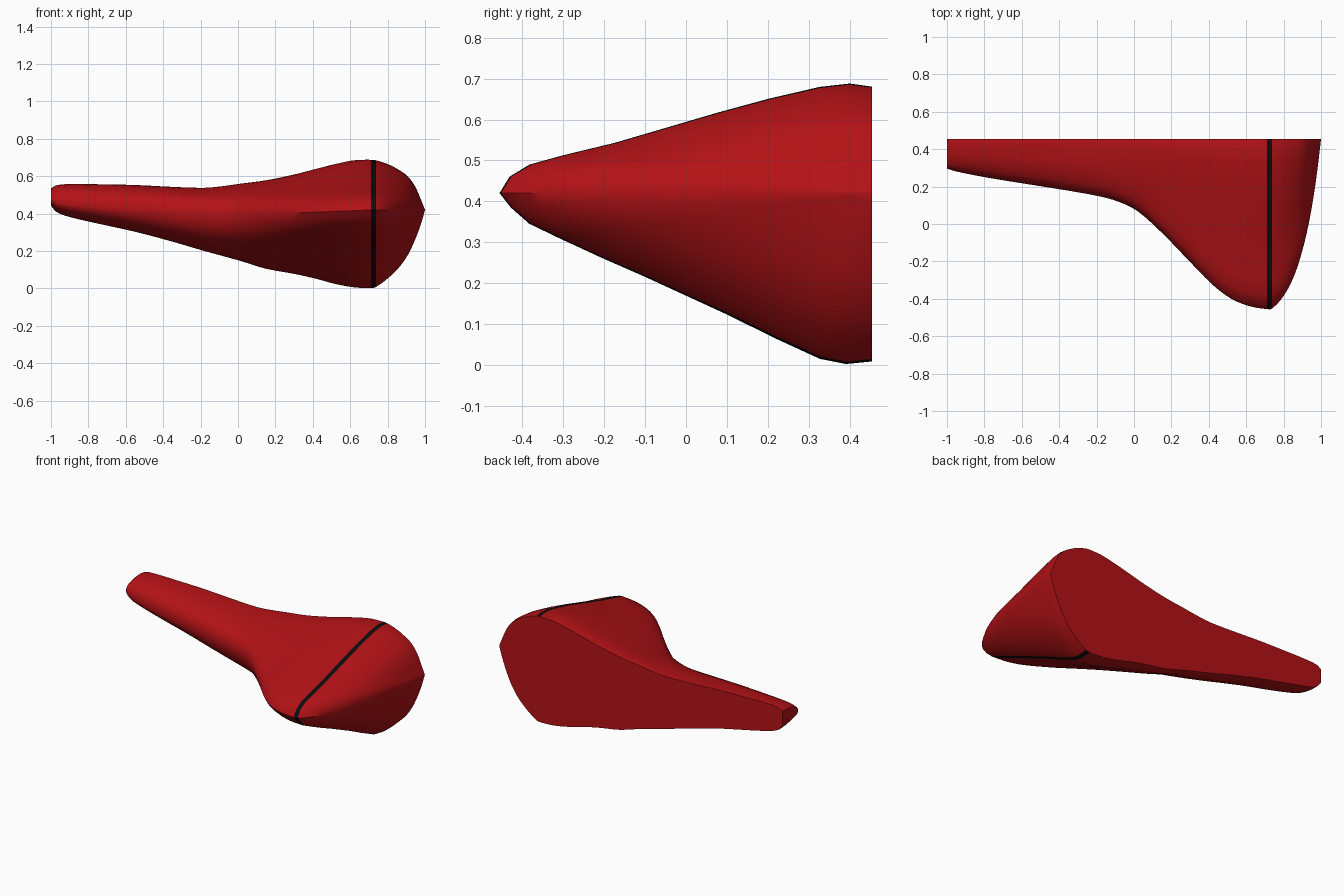
import bpy, bmesh, math

if "Cube" in bpy.data.objects:
    bpy.data.objects.remove(bpy.data.objects["Cube"])

BACK = 0.455
# Stations along x: x, front edge y, top z, bottom z, ridge z, roundness
ROWS = [
    (-1.00, .297, .535, .442, .475, 1), (-.97, .286, .552, .408, .458, 1),
    (-.90, .270, .558, .382, .447, 1), (-.75, .242, .557, .347, .435, 1),
    (-.55, .210, .553, .303, .422, 1), (-.35, .178, .543, .250, .410, 1),
    (-.18, .147, .538, .200, .402, .9), (-.08, .118, .547, .173, .401, .8),
    (.02, .068, .561, .145, .401, .62), (.15, -.048, .578, .105, .401, .4),
    (.30, -.203, .609, .078, .404, .2), (.42, -.325, .640, .051, .408, .08),
    (.52, -.400, .665, .024, .412, 0), (.62, -.440, .685, .006, .416, 0),
    (.712, -.455, .688, .002, .420, 0), (.738, -.452, .685, .008, .420, 0),
    (.80, -.385, .665, .053, .420, 0), (.86, -.268, .634, .111, .420, 0),
    (.91, -.105, .597, .182, .420, 0), (.95, .085, .540, .268, .420, 0),
    (.98, .285, .470, .350, .420, 0), (1.00, .455, .420, .420, .420, 0),
]
# Half profiles: depth from front, height for the sharp body, height for the round arm
TOP = [(.027, .15, .30), (.08, .26, .50), (.17, .345, .66), (.31, .46, .80), (.45, .60, .90),
       (.58, .73, .95), (.72, .86, .98), (.86, .97, 1), (.94, 1, 1), (1, .972, .985)]
LOW = [(.03, .084, .22), (.08, .18, .40), (.16, .264, .56), (.27, .375, .69), (.39, .49, .79),
       (.61, .71, .93), (.74, .85, .98), (.86, .97, 1), (.93, 1, 1), (1, .985, .985)]


def slope(i):
    a, b = ROWS[max(i - 1, 0)], ROWS[min(i + 1, len(ROWS) - 1)]
    return [(q - p) / (b[0] - a[0]) for p, q in zip(a, b)]


def stations(steps=3):
    out = []
    for i in range(len(ROWS) - 1):
        a, b, m, n = ROWS[i], ROWS[i + 1], slope(i), slope(i + 1)
        d = b[0] - a[0]
        for s in range(steps):
            t = s / steps
            h = (2*t**3 - 3*t*t + 1, (t**3 - 2*t*t + t) * d, 3*t*t - 2*t**3, (t**3 - t*t) * d)
            out.append([h[0]*p + h[1]*u + h[2]*q + h[3]*v for p, q, u, v in zip(a, b, m, n)])
    return out + [list(ROWS[-1])]


def section(x, yf, zt, zb, zm, r):
    r = min(max(r, 0), 1)
    half = lambda prof, z: [(x, yf + t * (BACK - yf), zm + (z - zm) * (s + (c - s) * r))
                            for t, s, c in prof]
    return half(LOW, zb)[::-1] + [(x, yf, zm)] + half(TOP, zt)


def material(name, color):
    mat = bpy.data.materials.new(name)
    mat.diffuse_color = color
    mat.use_nodes = True
    mat.node_tree.nodes["Principled BSDF"].inputs["Base Color"].default_value = mat.diffuse_color
    return mat


# Lofted housing with flat back and a stripe around its widest part
bm = bmesh.new()
rings = [[bm.verts.new(p) for p in section(*st)] for st in stations()]
n = len(rings[0])
for a, b in zip(rings, rings[1:]):
    mid = (a[0].co.x + b[0].co.x) / 2
    for k in range(n):
        j = (k + 1) % n
        f = bm.faces.new((a[k], a[j], b[j], b[k]))
        f.material_index = int(.712 < mid < .738 and k < n - 1)
# Small end cap
bm.faces.new(rings[0])
bmesh.ops.remove_doubles(bm, verts=bm.verts[:], dist=1e-5)
bmesh.ops.recalc_face_normals(bm, faces=bm.faces[:])
mesh = bpy.data.meshes.new("housing")
bm.to_mesh(mesh)
bm.free()
housing = bpy.data.objects.new("housing", mesh)
bpy.context.collection.objects.link(housing)
mesh.materials.append(material("red_paint", (.45, .006, .008, 1)))
mesh.materials.append(material("black_stripe", (.004, .004, .004, 1)))

bpy.context.view_layer.objects.active = housing
housing.select_set(True)
bpy.ops.object.shade_smooth_by_angle(angle=math.radians(40))
